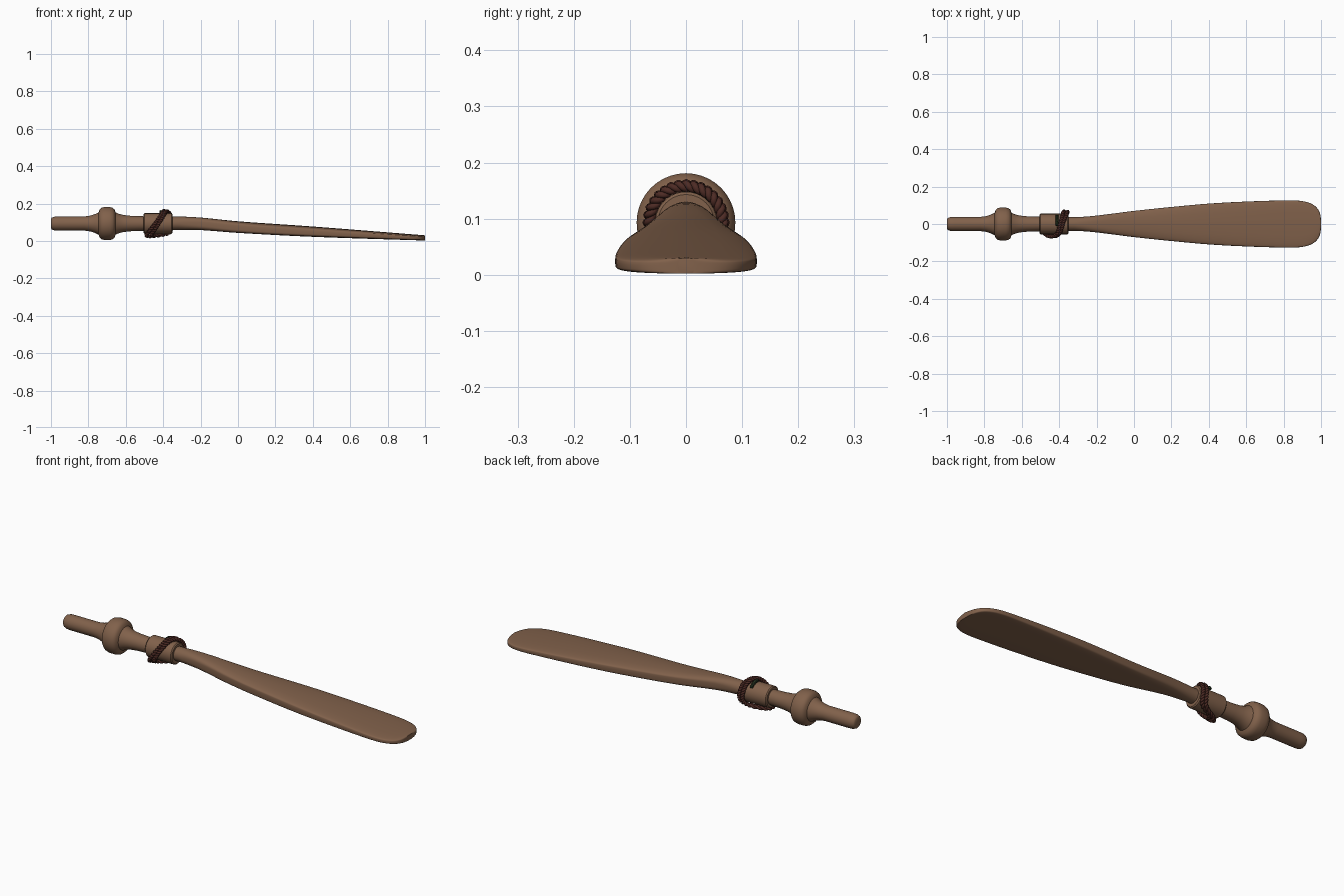
import bpy, bmesh
from math import sin, cos, pi, copysign
from mathutils import Vector

cube = bpy.data.objects.get("Cube")
if cube:
    bpy.data.objects.remove(cube)

AXIS_Z = 0.093


def material(name, rgb):
    m = bpy.data.materials.new(name)
    m.use_nodes = True
    m.diffuse_color = (*rgb, 1)
    m.node_tree.nodes["Principled BSDF"].inputs["Base Color"].default_value = (*rgb, 1)
    return m


wood = material("brown wood", (0.22, 0.12, 0.07))
cord = material("dark red cord", (0.075, 0.024, 0.018))
green = material("dark green cord", (0.02, 0.035, 0.015))


def loft(name, rings, mat, angle=40):
    """Skin a list of closed rings, cap both ends and smooth."""
    bm = bmesh.new()
    loops = [[bm.verts.new(p) for p in ring] for ring in rings]
    n = len(loops[0])
    for a, b in zip(loops, loops[1:]):
        for i in range(n):
            j = (i + 1) % n
            bm.faces.new((a[i], a[j], b[j], b[i]))
    bm.faces.new(loops[0])
    bm.faces.new(loops[-1])
    bmesh.ops.recalc_face_normals(bm, faces=bm.faces)
    me = bpy.data.meshes.new(name)
    bm.to_mesh(me)
    bm.free()
    me.materials.append(mat)
    ob = bpy.data.objects.new(name, me)
    bpy.context.collection.objects.link(ob)
    bpy.ops.object.select_all(action='DESELECT')
    ob.select_set(True)
    bpy.context.view_layer.objects.active = ob
    bpy.ops.object.shade_smooth_by_angle(angle=angle * pi / 180)
    return ob


def lathe(name, profile, mat, sides=40):
    rings = [[(x, r * cos(2 * pi * i / sides), AXIS_Z + r * sin(2 * pi * i / sides))
              for i in range(sides)] for x, r in profile]
    return loft(name, rings, mat)


def lookup(table, x):
    """Smooth cubic interpolation through (x, value) pairs."""
    k = 0
    while k < len(table) - 2 and x > table[k + 1][0]:
        k += 1

    def slope(i):
        a, b = table[max(i - 1, 0)], table[min(i + 1, len(table) - 1)]
        return (b[1] - a[1]) / (b[0] - a[0])
    (x0, v0), (x1, v1) = table[k], table[k + 1]
    h = x1 - x0
    t = (x - x0) / h
    return (v0 * (1 + 2 * t) * (1 - t) ** 2 + v1 * t * t * (3 - 2 * t)
            + h * slope(k) * t * (1 - t) ** 2 - h * slope(k + 1) * t * t * (1 - t))


# Turned handle with the round collar
lathe("handle", [(-1, 0.026), (-0.995, 0.032), (-0.98, 0.037), (-0.96, 0.038),
                 (-0.82, 0.038), (-0.79, 0.042), (-0.765, 0.05), (-0.745, 0.06),
                 (-0.74, 0.075), (-0.73, 0.084), (-0.715, 0.088), (-0.685, 0.088),
                 (-0.67, 0.084), (-0.66, 0.075), (-0.655, 0.06), (-0.635, 0.051),
                 (-0.61, 0.045), (-0.57, 0.041), (-0.48, 0.038)], wood)

# Sleeve joining handle and blade
lathe("sleeve", [(-0.505, 0.05), (-0.5, 0.055), (-0.355, 0.055), (-0.35, 0.05)], wood)

# Blade: round at the neck, flat and slightly domed further out
width = [(-0.4, 0.037), (-0.3, 0.037), (-0.2, 0.045), (0, 0.07), (0.2, 0.091),
         (0.4, 0.109), (0.6, 0.12), (0.8, 0.126), (1, 0.126)]
top = [(-0.4, 0.13), (-0.3, 0.13), (-0.2, 0.125), (0, 0.105), (0.4, 0.077), (1, 0.03)]
bottom = [(-0.4, 0.058), (-0.3, 0.059), (-0.2, 0.058), (0, 0.043), (0.4, 0.022), (1, 0.002)]
stations = [-0.4 + 0.04 * i for i in range(31)]
stations += [1 - 0.18 * (1 - i / 16) ** 2 for i in range(16)] + [0.9999]
rings = []
for x in stations:
    w, t, b = lookup(width, x), lookup(top, x), lookup(bottom, x)
    if x > 0.82:
        w *= (1 - ((x - 0.82) / 0.18) ** 3) ** (1 / 3)
    f = min(max((x + 0.32) / 0.4, 0), 1)
    power = 2 / (2 + 4 * f)
    ring = []
    for i in range(48):
        c, s = cos(2 * pi * i / 48), sin(2 * pi * i / 48)
        y = copysign(abs(c) ** power, c)
        z = copysign(abs(s) ** power, s)
        dome = 0.012 * f * y * y * max(z, 0) * (1 - 0.6 * max(x, 0))
        ring.append((x, w * y, (t + b) / 2 + (t - b) / 2 * z - dome))
    rings.append(ring)
loft("blade", rings, wood, 45)


def rope(name, path, mat, turns, thick=0.006, closed=True):
    """Two strands twisted around a path of points."""
    cu = bpy.data.curves.new(name, 'CURVE')
    cu.dimensions = '3D'
    cu.bevel_depth = thick
    cu.bevel_resolution = 2
    cu.use_fill_caps = True
    n = len(path)
    for phase in (0, pi):
        sp = cu.splines.new('POLY')
        sp.points.add(n - 1)
        sp.use_cyclic_u = closed
        for i, p in enumerate(path):
            ahead = path[(i + 1) % n] if closed else path[min(i + 1, n - 1)]
            behind = path[i - 1] if closed else path[max(i - 1, 0)]
            tangent = (ahead - behind).normalized()
            out = Vector((0, p.y, p.z - AXIS_Z)).normalized()
            side = tangent.cross(out).normalized()
            a = 2 * pi * turns * i / n + phase
            q = p + (out * cos(a) + side * sin(a)) * thick * 0.8
            sp.points[i].co = (*q, 1)
    cu.materials.append(mat)
    ob = bpy.data.objects.new(name, cu)
    bpy.context.collection.objects.link(ob)


def wrap(front_top, front_low, back_x, radius, sag, n=160):
    """Loop that slants down the front, runs along below and rises at the back."""
    table = [(0, front_top), (0.15, front_top - 0.02), (0.42, front_low),
             (0.5, front_low + 0.02), (0.62, back_x), (0.85, back_x + 0.005), (1, front_top)]
    pts = []
    for i in range(n):
        u = i / n
        a = 2 * pi * u
        r = radius + sag * max(-cos(a), 0)
        pts.append(Vector((lookup(table, u), -r * sin(a), AXIS_Z + r * cos(a))))
    return pts


# Cords wound around the sleeve
rope("front_cord", wrap(-0.395, -0.49, -0.385, 0.067, 0.002), cord, 16)
rope("rear_cord", wrap(-0.38, -0.462, -0.365, 0.065, 0), cord, 16)

# Short green strand lying on top between the cords
arc = [Vector((-0.412, 0.063 * sin(a), AXIS_Z + 0.063 * cos(a)))
       for a in [-0.1 + 0.9 * i / 30 for i in range(31)]]
rope("green_strand", arc, green, 4, 0.005, False)
